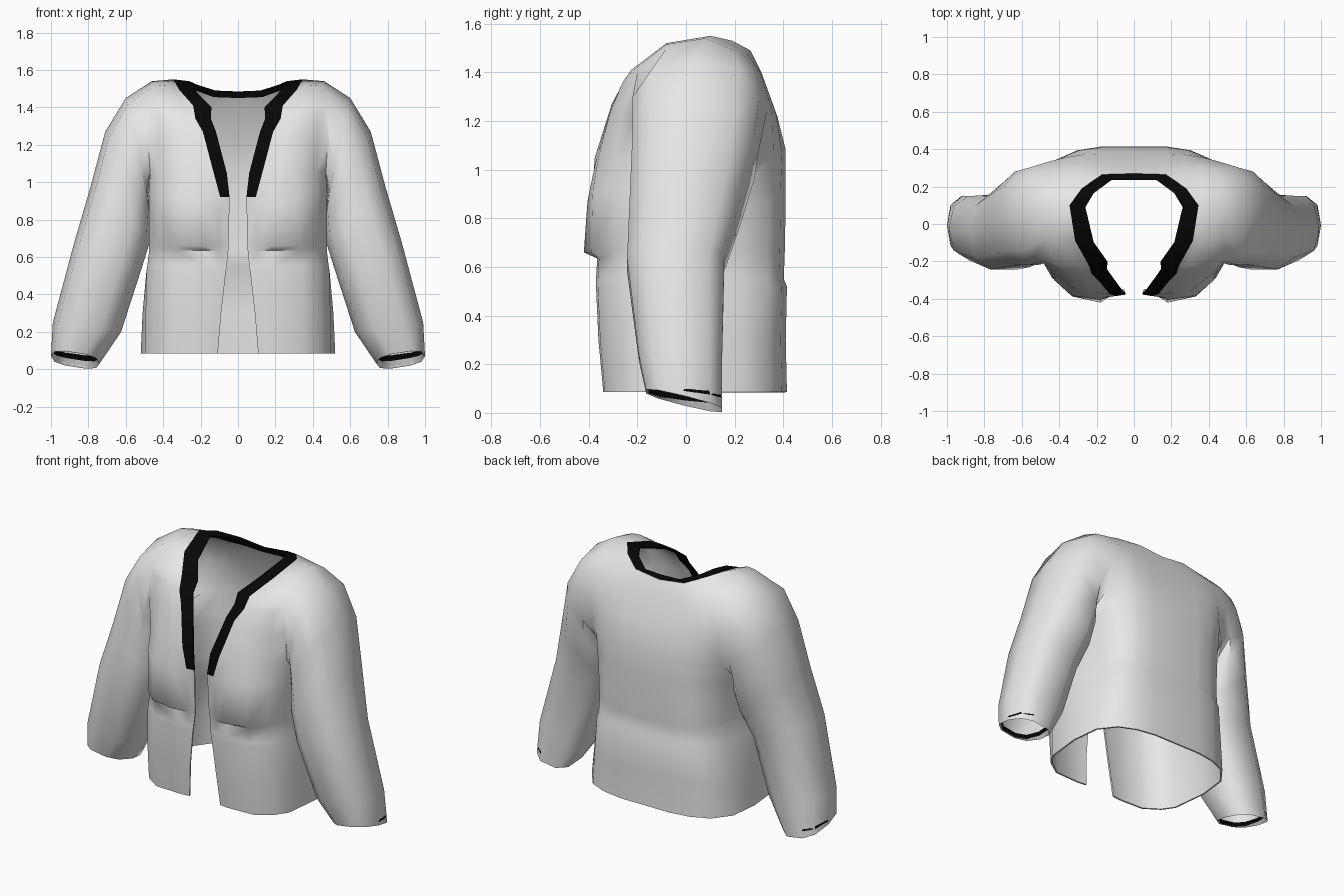
import bpy
import bmesh
import math
from mathutils import Vector

cube = bpy.data.objects.get("Cube")
if cube:
    bpy.data.objects.remove(cube, do_unlink=True)


def make_material(name, value):
    mat = bpy.data.materials.new(name)
    mat.use_nodes = True
    colour = (value, value, value, 1)
    mat.diffuse_color = colour
    mat.node_tree.nodes["Principled BSDF"].inputs["Base Color"].default_value = colour
    return mat


cloth = make_material("light grey cloth", 0.8)
trim = make_material("black trim", 0.002)


class Part:
    """Half of a mirrored garment part, made of lofted strips with shared points."""

    def __init__(self, name, mat):
        self.name, self.mat = name, mat
        self.bm = bmesh.new()
        self.points = {}

    def vert(self, p):
        key = tuple(round(c, 4) for c in p)
        if key not in self.points:
            self.points[key] = self.bm.verts.new(key)
        return self.points[key]

    def loft(self, rows, closed=False):
        for low, high in zip(rows, rows[1:]):
            count = len(low)
            for i in range(count if closed else count - 1):
                j = (i + 1) % count
                corners = [self.vert(p) for p in (high[i], high[j], low[j], low[i])]
                corners = list(dict.fromkeys(corners))
                if len(corners) > 2:
                    self.bm.faces.new(corners)

    def finish(self):
        mesh = bpy.data.meshes.new(self.name)
        self.bm.to_mesh(mesh)
        self.bm.free()
        mesh.materials.append(self.mat)
        obj = bpy.data.objects.new(self.name, mesh)
        bpy.context.collection.objects.link(obj)
        mirror = obj.modifiers.new("Mirror", "MIRROR")
        mirror.use_clip = True
        # Cloth thickness gives the part its inside face
        solidify = obj.modifiers.new("Thickness", "SOLIDIFY")
        solidify.thickness = 0.01
        solidify.offset = -1
        bpy.ops.object.select_all(action="DESELECT")
        obj.select_set(True)
        bpy.context.view_layer.objects.active = obj
        bpy.ops.object.modifier_apply(modifier=mirror.name)
        bpy.ops.object.modifier_apply(modifier=solidify.name)
        bpy.ops.object.shade_smooth_by_angle(angle=math.radians(50))


def body_row(z, width, back, front, edge, pocket=0.0, pinch=0.0):
    """Half a hem-like row from the centre back round to the front opening."""
    return [
        (0, back, z), (0.33 * width, back, z), (0.58 * width, 0.95 * back, z),
        (0.8 * width - pinch / 2, 0.83 * back, z), (0.96 * width - pinch, 0.57 * back, z),
        (width - pinch / 2, 0.05, z), (0.95 * width, -0.19, z),
        (0.85 * width, 0.78 * front - pocket / 5, z), (0.66 * width, 0.98 * front - pocket / 2, z),
        (0.36 * width, front - pocket, z), (0.05 + edge, front, z), (edge, 0.98 * front, z),
    ]


def sleeve_ring(outer, inner, front, back, drop=0.0, scale=1.0, lift=0.0):
    """Ten-sided sleeve section; starts on the outside and turns to the back."""
    ring = []
    for k in range(10):
        angle = math.tau * k / 10
        c, s = [math.copysign(abs(v) ** 0.75, v) * scale
                for v in (math.cos(angle), math.sin(angle))]
        ring.append(((outer[0] + inner[0]) / 2 + (outer[0] - inner[0]) / 2 * c,
                     (front + back) / 2 + (back - front) / 2 * s,
                     (outer[1] + inner[1]) / 2 + (outer[1] - inner[1]) / 2 * c
                     - drop * s + lift))
    return ring


# Key points: shoulder tip, underarm, front of armhole, two sides of the neck band
tip = (0.46, 0.08, 1.54)
underarm = (0.485, 0.05, 1.0)
armhole_front = (0.47, -0.2, 1.4)
neck_outer = (0.345, 0.1, 1.55)
neck_inner = (0.26, 0.09, 1.54)

# Upper back, from the underarm row to the neck band
back_rows = [
    [(0, 0.41, 1.08), (0.17, 0.41, 1.08), (0.29, 0.395, 1.07), (0.38, 0.36, 1.06), (0.46, 0.29, 1.05)],
    [(0, 0.375, 1.22), (0.17, 0.375, 1.22), (0.28, 0.37, 1.23), (0.37, 0.355, 1.24), (0.45, 0.335, 1.25)],
    [(0, 0.31, 1.4), (0.17, 0.31, 1.4), (0.28, 0.31, 1.4), (0.37, 0.305, 1.4), (0.46, 0.285, 1.41)],
    [(0, 0.28, 1.45), (0.17, 0.28, 1.46), (0.28, 0.25, 1.48), (0.37, 0.21, 1.5), (0.47, 0.2, 1.49)],
    [(0, 0.27, 1.47), (0.17, 0.265, 1.49), (0.28, 0.19, 1.53), neck_outer, tip],
]

# Upper front, from the armhole to the wavy front opening
front_rows = [
    [(0.47, -0.18, 1.05), (0.42, -0.28, 1.05), (0.3, -0.36, 1.05), (0.13, -0.375, 1.05), (0.06, -0.365, 1.05)],
    [(0.48, -0.21, 1.22), (0.42, -0.265, 1.23), (0.31, -0.31, 1.24), (0.188, -0.305, 1.27), (0.118, -0.285, 1.27)],
    [armhole_front, (0.42, -0.235, 1.36), (0.33, -0.26, 1.36), (0.228, -0.265, 1.34), (0.145, -0.245, 1.34)],
    [armhole_front, (0.42, -0.215, 1.41), (0.34, -0.225, 1.41), (0.24, -0.225, 1.41), (0.142, -0.205, 1.4)],
    [(0.47, -0.08, 1.5), (0.43, -0.08, 1.515), (0.38, -0.08, 1.52), (0.315, -0.09, 1.495), (0.215, -0.1, 1.475)],
    [tip, neck_outer, neck_outer, neck_outer, neck_inner],
]
for row in front_rows:
    row.insert(3, tuple(Vector(row[2]).lerp(Vector(row[3]), 0.5)))

# Lower body with the pocket bulge and the waist seam
lower_rows = [
    body_row(0.085, 0.52, 0.415, -0.34, 0.108),
    body_row(0.3, 0.52, 0.41, -0.36, 0.09, pinch=0.02),
    body_row(0.52, 0.515, 0.415, -0.37, 0.065, pinch=0.05),
    body_row(0.55, 0.51, 0.402, -0.37, 0.06, pinch=0.05),
    body_row(0.635, 0.5, 0.405, -0.365, 0.052, pinch=0.05),
    body_row(0.66, 0.5, 0.406, -0.37, 0.05, pocket=0.05, pinch=0.05),
    body_row(0.87, 0.5, 0.41, -0.38, 0.046, pocket=0.025, pinch=0.04),
    body_row(0.92, 0.5, 0.41, -0.385, 0.045, pocket=0.01, pinch=0.03),
]
chest_row = back_rows[0] + [underarm] + front_rows[0]

jacket = Part("jacket_body_and_sleeves", cloth)
jacket.loft(lower_rows)
jacket.loft([row[:-1] for row in (lower_rows[-1], chest_row)])
jacket.loft(back_rows)
jacket.loft([row[:-1] for row in front_rows])

# Sleeves, growing out of the armhole
armhole = ([tip] + [row[-1] for row in reversed(back_rows[:-1])] + [underarm]
           + list(dict.fromkeys(row[0] for row in front_rows[:-1])))
cuff = ((1.0, 0.07), (0.74, 0.03), -0.17, 0.155)
cuff_rim = sleeve_ring(*cuff, drop=0.04)
cuff_fold = sleeve_ring(*cuff, drop=0.02, scale=0.92, lift=0.02)
cuff_top = sleeve_ring(*cuff, drop=0.02, scale=0.88, lift=0.045)
sleeve = [
    armhole,
    sleeve_ring((0.6, 1.45), (0.48, 0.93), -0.23, 0.31),
    sleeve_ring((0.71, 1.27), (0.46, 0.83), -0.23, 0.29),
    sleeve_ring((0.79, 0.97), (0.465, 0.7), -0.24, 0.235),
    sleeve_ring((0.875, 0.68), (0.515, 0.54), -0.25, 0.165),
    sleeve_ring((0.99, 0.25), (0.625, 0.2), -0.2, 0.155),
    cuff_rim,
    cuff_fold,
]
jacket.loft(sleeve, closed=True)
jacket.finish()

# Black band inside each cuff
lining = Part("cuff_lining", trim)
lining.loft([cuff_fold, cuff_top], closed=True)
lining.finish()

# Black band down the front opening and round the neck, turned inside at the back
collar = Part("collar_trim", trim)
collar.loft([row[-2:] for row in [lower_rows[-1]] + front_rows])
collar.loft([
    back_rows[-1][:4],
    [(0, 0.235, 1.485), (0.12, 0.235, 1.49), (0.215, 0.165, 1.52), neck_inner],
    [(0, 0.245, 1.45), (0.13, 0.245, 1.455), (0.225, 0.175, 1.49), neck_inner],
])
collar.finish()
